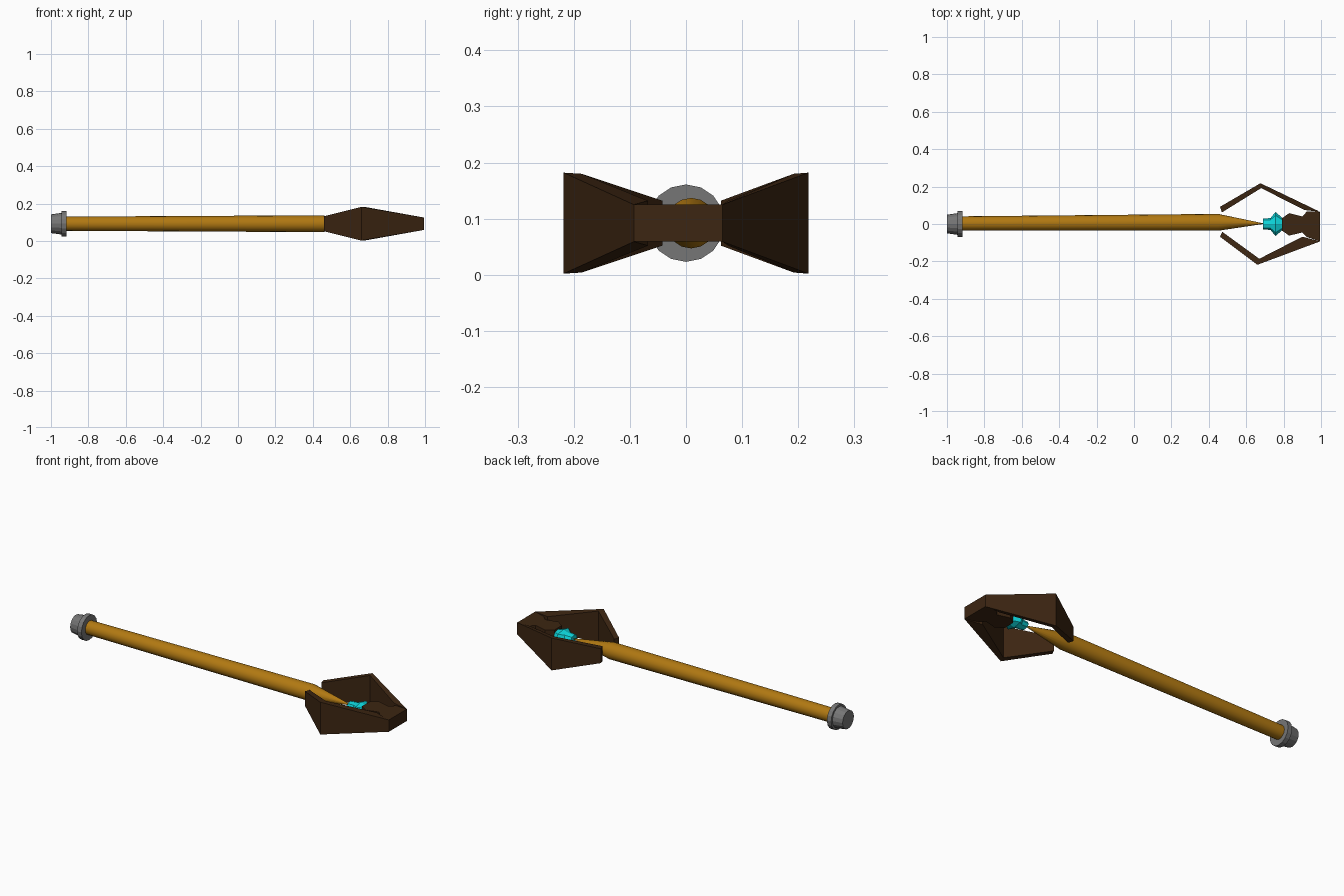
import bpy
import bmesh
from math import cos, sin, tau, radians

cube = bpy.data.objects.get("Cube")
if cube:
    bpy.data.objects.remove(cube, do_unlink=True)

AXIS_Z = 0.092


def material(name, rgb):
    mat = bpy.data.materials.new(name)
    mat.use_nodes = True
    mat.diffuse_color = (*rgb, 1)
    mat.node_tree.nodes["Principled BSDF"].inputs["Base Color"].default_value = (*rgb, 1)
    return mat


gold = material("golden wood", (0.44, 0.19, 0.006))
brown = material("dark brown", (0.046, 0.019, 0.006))
grey = material("grey metal", (0.18, 0.18, 0.18))
cyan = material("cyan crystal", (0.004, 0.66, 0.70))


def loft(name, rings, mat, smooth=False):
    """Skin a closed solid over a row of equal point rings."""
    bm = bmesh.new()
    rows = [[bm.verts.new(p) for p in ring] for ring in rings]
    n = len(rows[0])
    for a, b in zip(rows, rows[1:]):
        for i in range(n):
            j = (i + 1) % n
            bm.faces.new((a[i], a[j], b[j], b[i]))
    bm.faces.new(rows[0])
    bm.faces.new(rows[-1])
    bmesh.ops.recalc_face_normals(bm, faces=bm.faces)
    mesh = bpy.data.meshes.new(name)
    bm.to_mesh(mesh)
    bm.free()
    mesh.materials.append(mat)
    obj = bpy.data.objects.new(name, mesh)
    bpy.context.collection.objects.link(obj)
    if smooth:
        bpy.ops.object.select_all(action="DESELECT")
        obj.select_set(True)
        bpy.context.view_layer.objects.active = obj
        bpy.ops.object.shade_smooth_by_angle(angle=radians(35))
    return obj


def oval(x, ry, rz, cy=0, sides=16):
    """Ring of points around the long axis."""
    return [(x, cy + ry * cos(tau * i / sides), AXIS_Z + rz * sin(tau * i / sides))
            for i in range(sides)]


# Shaft, swelling slightly towards a pointed tip
loft("shaft", [oval(-0.93, 0.038, 0.038, 0.003),
               oval(0.45, 0.045, 0.045, 0.009),
               oval(0.69, 0.002, 0.002, 0.002)], gold, smooth=True)

# Metal pommel with a raised collar
loft("pommel", [oval(-1.0, 0.05, 0.05), oval(-0.943, 0.058, 0.058),
                oval(-0.943, 0.069, 0.069), oval(-0.917, 0.069, 0.069)], grey)

# Flattened, flared crystal
loft("crystal", [oval(x, ry, rz, sides=8) for x, ry, rz in
                 ((0.69, 0.028, 0.02), (0.73, 0.032, 0.024),
                  (0.757, 0.065, 0.033), (0.795, 0.03, 0.024))], cyan)


def prong(name, stations):
    """Bent blade; each station is outer x, y, half height, inner x, y, half height."""
    loft(name, [[(xo, yo, AXIS_Z + ho), (xo, yo, AXIS_Z - ho),
                 (xi, yi, AXIS_Z - hi), (xi, yi, AXIS_Z + hi)]
                for xo, yo, ho, xi, yi, hi in stations], brown)


prong("left_prong", [(0.46, 0.092, 0.04, 0.47, 0.062, 0.04),
                     (0.676, 0.218, 0.09, 0.68, 0.192, 0.088),
                     (0.995, 0.065, 0.033, 0.91, 0.075, 0.04)])
prong("right_prong", [(0.46, -0.068, 0.04, 0.472, -0.042, 0.04),
                      (0.66, -0.218, 0.09, 0.67, -0.186, 0.088),
                      (0.995, -0.093, 0.033, 0.90, -0.068, 0.04)])

# Socket behind the crystal, widening into the end block
outline = [(0.79, 0.03, -0.035), (0.83, 0.058, -0.062), (0.90, 0.04, -0.045),
           (0.925, 0.068, -0.07), (0.995, 0.065, -0.093)]
loft("crystal_socket", [[(x, l, AXIS_Z + 0.033), (x, l, AXIS_Z - 0.033),
                         (x, r, AXIS_Z - 0.033), (x, r, AXIS_Z + 0.033)]
                        for x, l, r in outline], brown)
